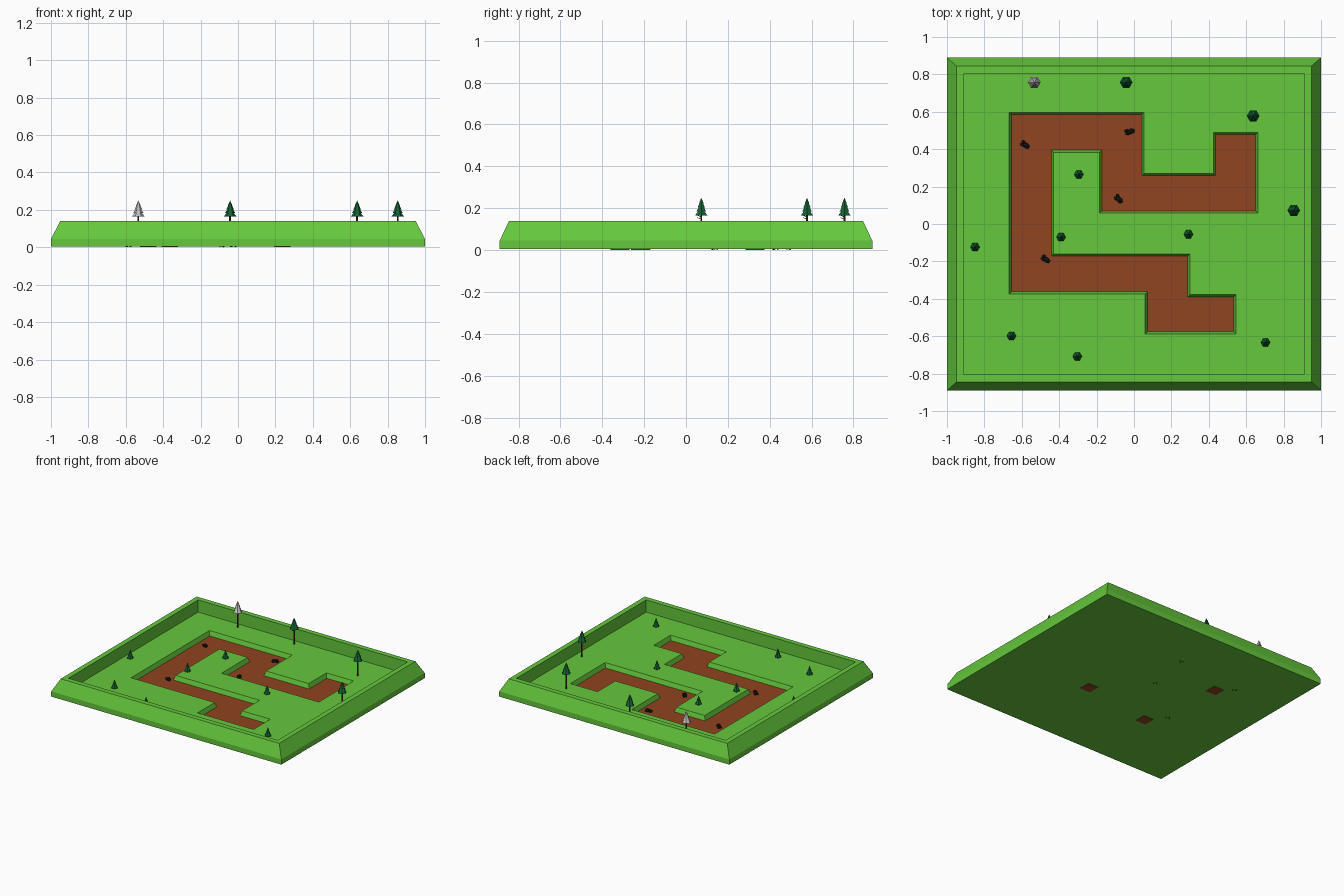
import bpy, bmesh, math
from mathutils import Vector, Matrix

if "Cube" in bpy.data.objects:
    bpy.data.objects.remove(bpy.data.objects["Cube"])

FLOOR = 0.044      # grass level inside the rim
PATH_Z = 0.009     # sunken path level


def material(name, r, g, b):
    m = bpy.data.materials.new(name)
    m.diffuse_color = (r, g, b, 1)
    m.use_nodes = True
    m.node_tree.nodes["Principled BSDF"].inputs["Base Color"].default_value = m.diffuse_color
    return m


GRASS = material("grass", 0.13, 0.58, 0.045)
DIRT = material("dirt", 0.28, 0.058, 0.014)
LEAF = material("leaf", 0.006, 0.12, 0.03)
BARK = material("bark", 0.09, 0.035, 0.015)
STONE = material("stone", 0.012, 0.012, 0.014)


def finish(name, bm, mats=()):
    bmesh.ops.recalc_face_normals(bm, faces=bm.faces)
    me = bpy.data.meshes.new(name)
    bm.to_mesh(me)
    bm.free()
    for m in mats:
        me.materials.append(m)
    ob = bpy.data.objects.new(name, me)
    bpy.context.collection.objects.link(ob)
    return ob


def loft(bm, rings, mat=0):
    """Skin closed rings of points and cap both ends."""
    loops = [[bm.verts.new(p) for p in ring] for ring in rings]
    faces = [bm.faces.new(loops[0]), bm.faces.new(loops[-1])]
    for a, b in zip(loops, loops[1:]):
        for i in range(len(a)):
            j = (i + 1) % len(a)
            faces.append(bm.faces.new((a[i], a[j], b[j], b[i])))
    for f in faces:
        f.material_index = mat


def rect(x, y, z):
    return [(-x, -y, z), (x, -y, z), (x, y, z), (-x, y, z)]


def outset(pts, d):
    """Grow a clockwise right-angled outline by d."""
    out = []
    for i, p in enumerate(pts):
        p = Vector(p)
        e1 = (p - Vector(pts[i - 1])).normalized()
        e2 = (Vector(pts[(i + 1) % len(pts)]) - p).normalized()
        out.append(p + d * (Vector((-e1.y, e1.x)) + Vector((-e2.y, e2.x))))
    return out


# Grass tray with sloped outer rim
bm = bmesh.new()
loft(bm, [rect(1, 0.89, 0.004), rect(1, 0.89, 0.045), rect(0.95, 0.845, 0.14),
          rect(0.91, 0.805, 0.14), rect(0.91, 0.805, FLOOR)])
tray = finish("grass_tray", bm, [GRASS])

# Winding path, clockwise outline of its floor
path = [(-.655, .585), (.042, .585), (.042, .258), (.437, .258), (.437, .478), (.65, .478),
        (.65, .07), (-.172, .07), (-.172, .395), (-.442, .395), (-.442, -.172), (.287, -.172),
        (.287, -.39), (.533, -.39), (.533, -.575), (.072, -.575), (.072, -.362), (-.655, -.362)]
rise = FLOOR - PATH_Z
bm = bmesh.new()
loft(bm, [[(x, y, PATH_Z - 0.001) for x, y in path],
          [(x, y, 2 * FLOOR - PATH_Z) for x, y in outset(path, 0.024)]])
cutter = finish("path_cutter", bm, [GRASS])
cutter.hide_render = True

# Cut the path trench and bake it in
mod = tray.modifiers.new("trench", 'BOOLEAN')
mod.operation = 'DIFFERENCE'
mod.solver = 'EXACT'
mod.object = cutter
bpy.context.view_layer.update()
cut = bpy.data.meshes.new_from_object(tray.evaluated_get(bpy.context.evaluated_depsgraph_get()))
tray.modifiers.clear()
tray.data = cut
bpy.data.objects.remove(cutter)

# Dirt path floor
bm = bmesh.new()
loft(bm, [[(x, y, z) for x, y in path] for z in (PATH_Z - 0.002, PATH_Z)])
finish("dirt_path", bm, [DIRT])

# Small dirt pads showing through the underside
for i, (x, y) in enumerate([(.237, -.218), (-.48, .33), (-.365, -.316)]):
    bm = bmesh.new()
    bmesh.ops.create_cube(bm, size=1, matrix=Matrix.Translation((x, y, 0.004))
                          @ Matrix.Diagonal((0.09, 0.09, 0.006, 1)))
    finish(f"under_pad_{i + 1}", bm, [DIRT])


def cone(bm, base, tip, r1, r2, sides, mat):
    """Tapered prism between two points."""
    base, tip = Vector(base), Vector(tip)
    q = (tip - base).to_track_quat('Z', 'Y')
    rings = []
    for p, r in ((base, r1), (tip, r2)):
        rings.append([p + q @ Vector((r * math.cos(k * math.tau / sides),
                                      r * math.sin(k * math.tau / sides), 0))
                      for k in range(sides)])
    loft(bm, rings, mat)


def tree(name, x, y, z0, top, radius, tiers, twigs, mats):
    """Conifer: trunk plus stacked hexagonal skirts."""
    bm = bmesh.new()
    cone(bm, (x, y, FLOOR - 0.004), (x, y, z0 + 0.01), radius * 0.17, radius * 0.14, 6, 1)
    step = (top - z0) / (tiers + 0.4)
    for k in range(tiers):
        r = radius * (1 - 0.62 * k / (tiers - 1))
        z = z0 + k * step
        cone(bm, (x, y, z), (x, y, min(z + step * 1.4, top)), r,
             r * 0.35 if k < tiers - 1 else 0.0005, 6, 0)
    if twigs:
        for dx, dy, z in ((-.004, -.022, .148), (.005, -.018, .158)):
            cone(bm, (x, y, z), (x + dx, y + dy, z + 0.008), 0.0018, 0.0008, 4, 1)
    finish(name, bm, mats)


# Tall trees along the back and right edges, the first one bare grey
tall = [(-.533, .757), (-.042, .757), (.637, .578), (.854, .073)]
GREY = material("pale_leaf", 0.5, 0.5, 0.5)
for i, (x, y) in enumerate(tall):
    tree(f"tall_tree_{i + 1}", x, y, 0.165, 0.249, 0.034, 4, i > 0,
         [LEAF if i else GREY, BARK])

# Short trees scattered over the grass
short = [(-.295, .265), (-.85, -.123), (-.39, -.07), (.291, -.055),
         (-.655, -.598), (-.303, -.708), (.703, -.633)]
for i, (x, y) in enumerate(short):
    tree(f"short_tree_{i + 1}", x, y, 0.056, 0.12, 0.025, 3, False, [LEAF, BARK])

# Dark rock piles on the path
rocks = [(-.58, .422, -40), (-.02, .495, 10), (-.08, .132, -50), (-.47, -.19, -40)]
lumps = [((0.006, 0, 0.017), (0.021, 0.016, 0.017)),
         ((-0.018, 0.006, 0.013), (0.014, 0.010, 0.012)),
         ((-0.014, -0.010, 0.012), (0.016, 0.009, 0.011))]
for i, (x, y, a) in enumerate(rocks):
    bm = bmesh.new()
    place = Matrix.Translation((x, y, 0)) @ Matrix.Rotation(math.radians(a), 4, 'Z')
    for c, s in lumps:
        bmesh.ops.create_icosphere(bm, subdivisions=1, radius=1, matrix=place
                                   @ Matrix.Translation(c) @ Matrix.Diagonal((*s, 1)))
    finish(f"rock_pile_{i + 1}", bm, [STONE])
